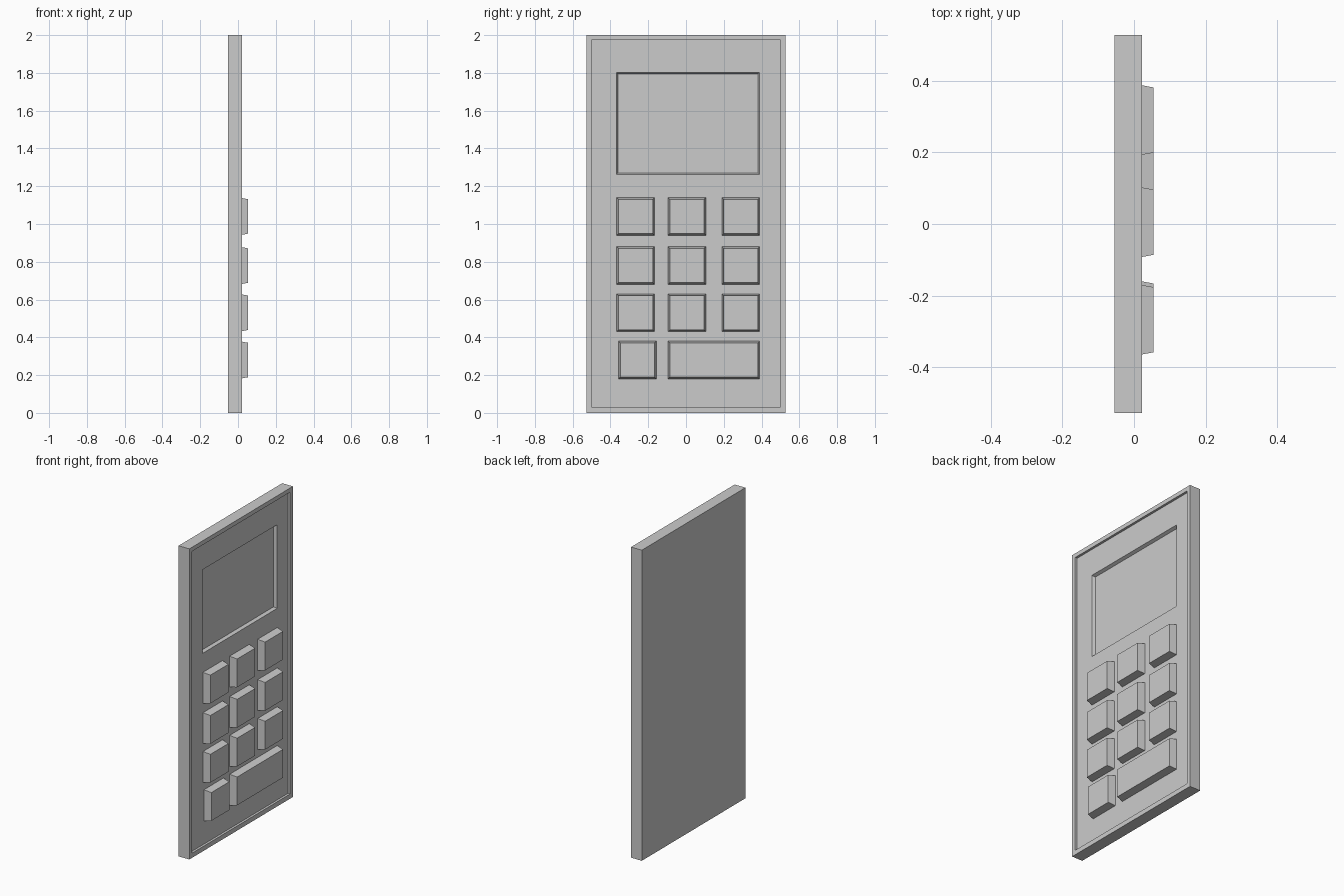
import bpy, bmesh

if "Cube" in bpy.data.objects:
    bpy.data.objects.remove(bpy.data.objects["Cube"])

BACK, RIM, PANEL, KEY_TOP = -0.054, 0.022, 0.007, 0.054


def frustum(name, y0, y1, z0, z1, xa, xb, inset_a=0.0, inset_b=0.0):
    """Block from x=xa to x=xb; each end rectangle may be inset."""
    bm = bmesh.new()
    rings = []
    for x, i in ((xa, inset_a), (xb, inset_b)):
        corners = ((y0 + i, z0 + i), (y1 - i, z0 + i), (y1 - i, z1 - i), (y0 + i, z1 - i))
        rings.append([bm.verts.new((x, y, z)) for y, z in corners])
    a, b = rings
    bm.faces.new(a[::-1])
    bm.faces.new(b)
    for k in range(4):
        n = (k + 1) % 4
        bm.faces.new((a[k], a[n], b[n], b[k]))
    bmesh.ops.recalc_face_normals(bm, faces=bm.faces)
    me = bpy.data.meshes.new(name)
    bm.to_mesh(me)
    bm.free()
    ob = bpy.data.objects.new(name, me)
    bpy.context.collection.objects.link(ob)
    return ob


def cut(target, cutter):
    """Subtract the cutter, apply the result and delete the cutter."""
    mod = target.modifiers.new("cut", 'BOOLEAN')
    mod.operation = 'DIFFERENCE'
    mod.solver = 'EXACT'
    mod.object = cutter
    bpy.context.view_layer.objects.active = target
    bpy.ops.object.modifier_apply(modifier=mod.name)
    bpy.data.objects.remove(cutter)


# Flat case with a recessed face plate and a sunken display
case = frustum("case", -0.527, 0.527, 0.0, 2.0, BACK, RIM)
cut(case, frustum("plate_cutter", -0.5, 0.5, 0.03, 1.973, PANEL, RIM + 0.05))
cut(case, frustum("display_cutter", -0.37, 0.39, 1.262, 1.803, -0.013, PANEL + 0.003, inset_a=0.009))


# Tapered keys, set slightly into the plate
def key(name, y0, y1, z0):
    frustum(name, y0, y1, z0, z0 + 0.2, PANEL - 0.001, KEY_TOP, inset_b=0.009)


for r, z in enumerate((0.94, 0.68, 0.43)):
    for c, y in enumerate((-0.367, -0.095, 0.19)):
        key(f"key_{r + 1}_{c + 1}", y, y + 0.2, z)

# Bottom row: one square key and one wide key
key("key_bottom", -0.357, -0.157, 0.18)
key("wide_key", -0.095, 0.39, 0.18)
